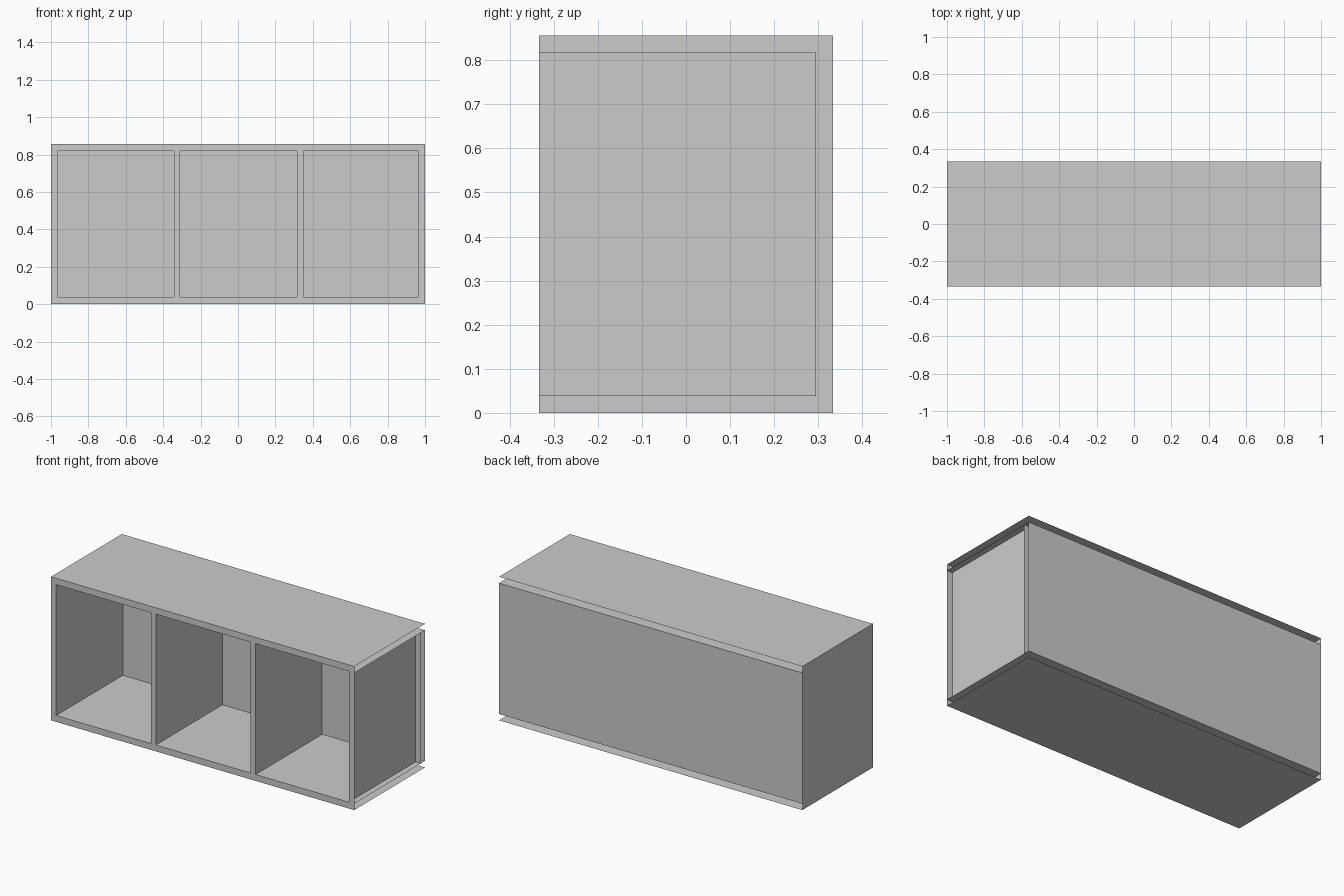
import bpy
import bmesh
from mathutils import Vector

default = bpy.data.objects.get("Cube")
if default:
    bpy.data.objects.remove(default, do_unlink=True)

# Single matte grey finish
GREY = (0.6, 0.6, 0.6, 1.0)
finish = bpy.data.materials.new("light_grey_board")
finish.use_nodes = True
finish.diffuse_color = GREY
finish.node_tree.nodes["Principled BSDF"].inputs["Base Color"].default_value = GREY

# Overall dimensions
W, D, H = 1.0, 0.333, 0.856   # half width, half depth, height
SLAB = 0.038                  # top, bottom and back thickness
BACK = D - SLAB               # front plane of the back board
RIGHT, REAR = Vector((1, 0, 0)), Vector((0, 1, 0))


def board(name, low, high, open_sides=()):
    """Box between two corners, left open on the unfinished sides."""
    low, high = Vector(low), Vector(high)
    bm = bmesh.new()
    bmesh.ops.create_cube(bm, size=1)
    bmesh.ops.scale(bm, vec=high - low, verts=bm.verts)
    bm.normal_update()
    unfinished = [f for f in bm.faces
                  if any(f.normal.dot(side) > 0.9 for side in open_sides)]
    bmesh.ops.delete(bm, geom=unfinished, context='FACES')
    mesh = bpy.data.meshes.new(name)
    bm.to_mesh(mesh)
    bm.free()
    mesh.materials.append(finish)
    obj = bpy.data.objects.new(name, mesh)
    obj.location = (low + high) / 2
    bpy.context.collection.objects.link(obj)
    return obj


# Top and bottom boards, open at one end and along the rear edge
for name, z in (("bottom_board", 0), ("top_board", H - SLAB)):
    board(name, (-W, -D, z), (W, D, z + SLAB), (RIGHT, REAR))

# Back board, open at the same end
board("back_board", (-W, BACK, SLAB), (W, D, H - SLAB), (RIGHT,))

# Upright boards: two sides and two dividers
uprights = (
    ("right_side", -W, -0.966, (REAR,)),
    ("right_divider", -0.342, -0.309, (REAR,)),
    ("left_divider", 0.316, 0.349, (REAR,)),
    ("left_side", 0.964, W, (RIGHT, REAR)),
)
for name, x0, x1, open_sides in uprights:
    board(name, (x0, -D, SLAB), (x1, BACK, H - SLAB), open_sides)
